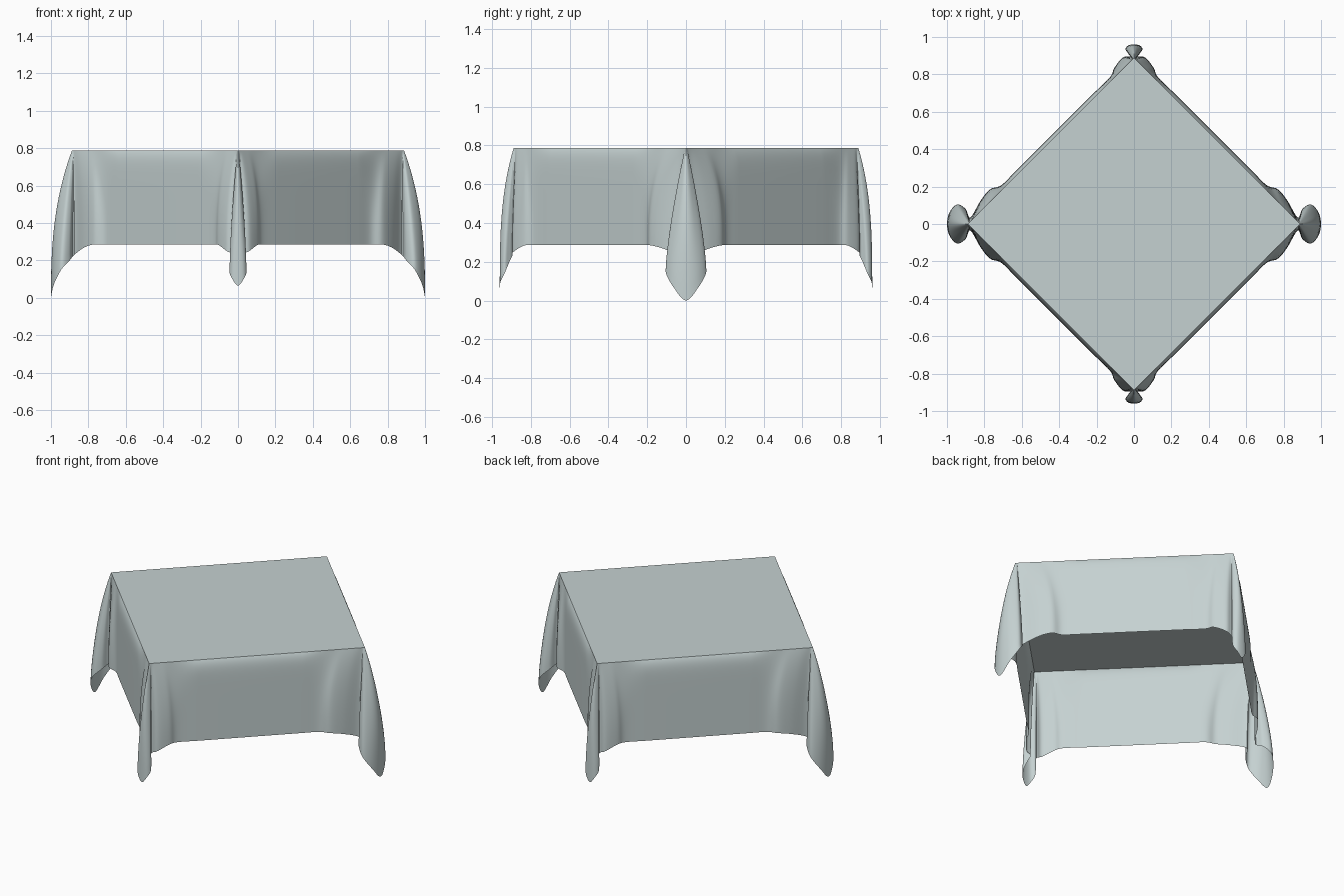
import bpy, bmesh, math
from mathutils import Vector

cube = bpy.data.objects.get("Cube")
if cube:
    bpy.data.objects.remove(cube, do_unlink=True)

TOP = 0.787      # height of the cloth top
CORNER = 0.888   # distance of the top corners from the centre
ROWS = 26
STEPS = 5

# Half of each corner fold, from the hanging tip to the flat side:
# outward, sideways, hem height, sideways at top, how quickly the fold opens
WIDE_FOLD = [
    (1.0, 0, 0, 0, 2.6),
    (.985, .065, .07, .002, 1.8),
    (.945, .105, .15, .004, 1.4),
    (.9, .08, .2, .006, 1.4),
    (.875, .035, .23, .012, 1.6),
    (.82, .125, .27, .04, 2),
    (.77, .185, .285, .09, 2.5),
    (.71, .207, .285, .16, 4),
    (.64, .275, .285, .25, 16),
]
NARROW_FOLD = [
    (.96, 0, .065, 0, 3),
    (.955, .03, .1, .002, 2),
    (.935, .045, .14, .004, 1.5),
    (.91, .03, .2, .006, 1.5),
    (.895, .022, .23, .01, 1.6),
    (.89, .06, .25, .02, 2),
    (.835, .105, .283, .05, 2.5),
    (.785, .128, .285, .1, 4),
    (.7, .215, .285, .2, 16),
]


def spline(points):
    """Smooth curve through the control points."""
    pts = [Vector(p) for p in points]
    pts = [2 * pts[0] - pts[1]] + pts + [2 * pts[-1] - pts[-2]]
    # Keep the tip symmetrical
    pts[0] = pts[2].copy()
    pts[0][1] *= -1
    pts[0][3] *= -1
    out = []
    for i in range(1, len(pts) - 2):
        a, b, c, d = pts[i - 1:i + 3]
        for s in range(STEPS):
            t = s / STEPS
            out.append(0.5 * (2 * b + (c - a) * t + (2 * a - 5 * b + 4 * c - d) * t * t
                              + (3 * b - a - 3 * c + d) * t ** 3))
    return out + [pts[-2]]


def hang(sample, side, angle):
    """One column of points from the table edge down to the hem."""
    out, across, hem, top_across, speed = sample
    ca, sa = math.cos(angle), math.sin(angle)
    column = []
    for r in range(ROWS + 1):
        t = (r / ROWS) ** 1.7
        f = 1 - (1 - t) ** speed
        a = (CORNER - top_across) * (1 - f) + out * f
        b = side * (top_across * (1 - f) + across * f)
        column.append((a * ca - b * sa, a * sa + b * ca, TOP + (hem - TOP) * t))
    return column


# Walk around the cloth, corner by corner
columns = []
for k in range(4):
    half = spline(WIDE_FOLD if k % 2 == 0 else NARROW_FOLD)
    angle = k * math.pi / 2
    columns += [hang(s, -1, angle) for s in reversed(half[1:])]
    columns += [hang(s, 1, angle) for s in half]

# Hanging sides and flat top
bm = bmesh.new()
grid = [[bm.verts.new(p) for p in col] for col in columns]
for i, col in enumerate(grid):
    nxt = grid[(i + 1) % len(grid)]
    for r in range(ROWS):
        bm.faces.new((col[r], col[r + 1], nxt[r + 1], nxt[r]))
bm.faces.new([col[0] for col in grid])
bmesh.ops.recalc_face_normals(bm, faces=bm.faces)
mesh = bpy.data.meshes.new("tablecloth")
bm.to_mesh(mesh)
bm.free()

# Pale grey cloth
color = (0.56, 0.64, 0.64, 1)
cloth = bpy.data.materials.new("pale grey cloth")
cloth.use_nodes = True
cloth.diffuse_color = color
bsdf = next(n for n in cloth.node_tree.nodes if n.type == 'BSDF_PRINCIPLED')
bsdf.inputs["Base Color"].default_value = color
mesh.materials.append(cloth)

obj = bpy.data.objects.new("tablecloth", mesh)
bpy.context.collection.objects.link(obj)
bpy.ops.object.select_all(action='DESELECT')
obj.select_set(True)
bpy.context.view_layer.objects.active = obj
bpy.ops.object.shade_smooth_by_angle(angle=math.radians(35))
